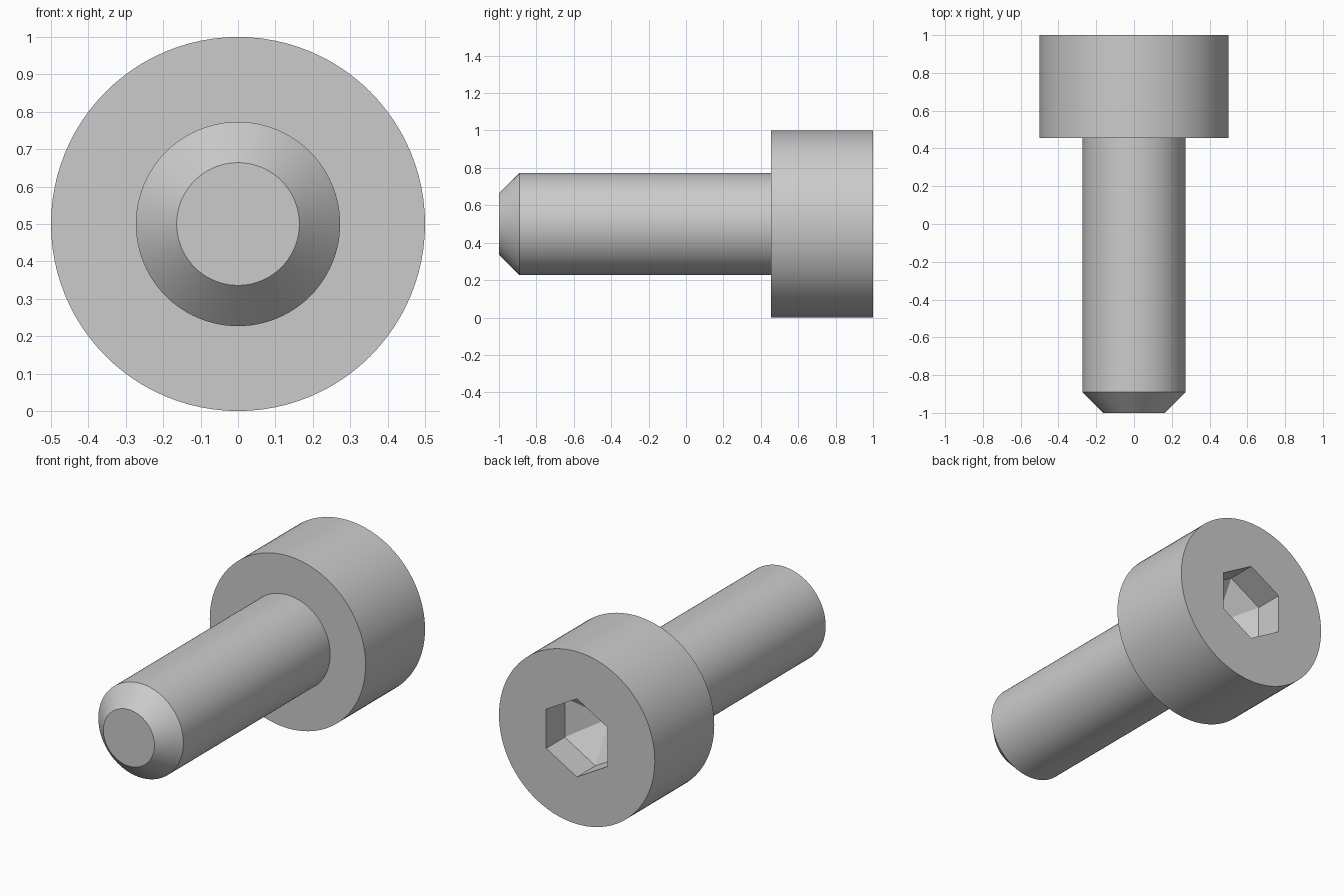
import bpy
import bmesh
from math import sin, cos, tau, radians

SEGMENTS = 96
CENTRE_Z = 0.5
SHANK_R, HEAD_R, SOCKET_R = 0.273, 0.5, 0.227
HEAD_Y = 0.455

cube = bpy.data.objects.get("Cube")
if cube:
    bpy.data.objects.remove(cube, do_unlink=True)

steel = bpy.data.materials.new("grey steel")
steel.use_nodes = True
grey = (0.6, 0.6, 0.6, 1)
steel.diffuse_color = grey
steel.node_tree.nodes["Principled BSDF"].inputs["Base Color"].default_value = grey


def ring(bm, sides, radius, y):
    """Loop of vertices around the screw axis, starting at the top."""
    return [bm.verts.new((radius * sin(tau * i / sides), y,
                          CENTRE_Z + radius * cos(tau * i / sides)))
            for i in range(sides)]


def bridge(bm, a, b):
    """Join two loops; each side of the coarser one spans a fan of the finer."""
    n, step = len(b), len(a) // len(b)
    for k in range(n):
        arc = [a[(k * step + j) % len(a)] for j in range(step + 1)]
        bm.faces.new(arc + [b[(k + 1) % n], b[k]])


def finish(bm, name):
    bmesh.ops.recalc_face_normals(bm, faces=bm.faces[:])
    mesh = bpy.data.meshes.new(name)
    bm.to_mesh(mesh)
    bm.free()
    mesh.materials.append(steel)
    obj = bpy.data.objects.new(name, mesh)
    bpy.context.collection.objects.link(obj)
    bpy.ops.object.select_all(action='DESELECT')
    obj.select_set(True)
    bpy.context.view_layer.objects.active = obj
    bpy.ops.object.shade_smooth_by_angle(angle=radians(20))


# Shank with chamfered tip
bm = bmesh.new()
loops = [ring(bm, SEGMENTS, r, y) for r, y in
         ((0.164, -1), (SHANK_R, -0.89), (SHANK_R, HEAD_Y))]
bm.faces.new(loops[0])
for a, b in zip(loops, loops[1:]):
    bridge(bm, a, b)
finish(bm, "shank")

# Cylindrical head with hexagonal socket and pointed socket floor
bm = bmesh.new()
loops = [ring(bm, SEGMENTS, r, y) for r, y in
         ((SHANK_R, HEAD_Y), (HEAD_R, HEAD_Y), (HEAD_R, 1))]
loops += [ring(bm, 6, SOCKET_R, y) for y in (1, 0.83)]
for a, b in zip(loops, loops[1:]):
    bridge(bm, a, b)
floor = loops[-1]
apex = bm.verts.new((0, 0.7, CENTRE_Z))
for k in range(6):
    bm.faces.new((floor[k], floor[(k + 1) % 6], apex))
finish(bm, "socket_head")
